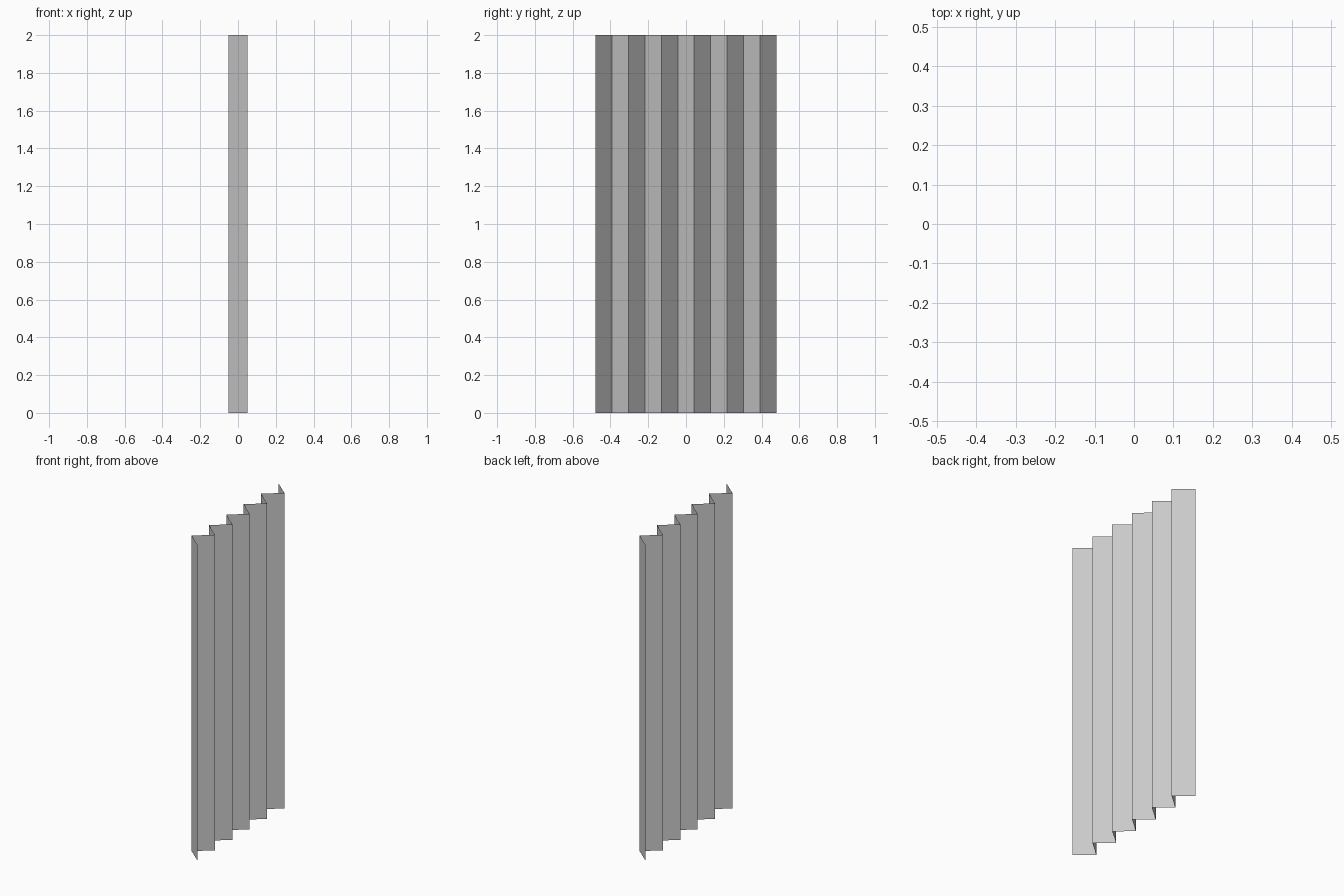
import bpy
import bmesh

if "Cube" in bpy.data.objects:
    bpy.data.objects.remove(bpy.data.objects["Cube"])

PANELS = 11
HALF_WIDTH = 0.478   # along y
HALF_DEPTH = 0.051   # fold amplitude along x
HEIGHT = 2.0

# Zigzag floor line, starting on the +x side at the front
bm = bmesh.new()
line = []
for i in range(PANELS + 1):
    x = HALF_DEPTH if i % 2 == 0 else -HALF_DEPTH
    y = -HALF_WIDTH + 2 * HALF_WIDTH * i / PANELS
    line.append(bm.verts.new((x, y, 0)))
edges = [bm.edges.new(pair) for pair in zip(line, line[1:])]

# Raise the line into a thin, open pleated sheet
raised = bmesh.ops.extrude_edge_only(bm, edges=edges)["geom"]
top = [g for g in raised if isinstance(g, bmesh.types.BMVert)]
bmesh.ops.translate(bm, verts=top, vec=(0, 0, HEIGHT))

# Make every panel face +x
bm.normal_update()
bmesh.ops.reverse_faces(bm, faces=[f for f in bm.faces if f.normal.x < 0])

mesh = bpy.data.meshes.new("pleated_screen")
bm.to_mesh(mesh)
bm.free()
screen = bpy.data.objects.new("pleated_screen", mesh)
bpy.context.collection.objects.link(screen)
